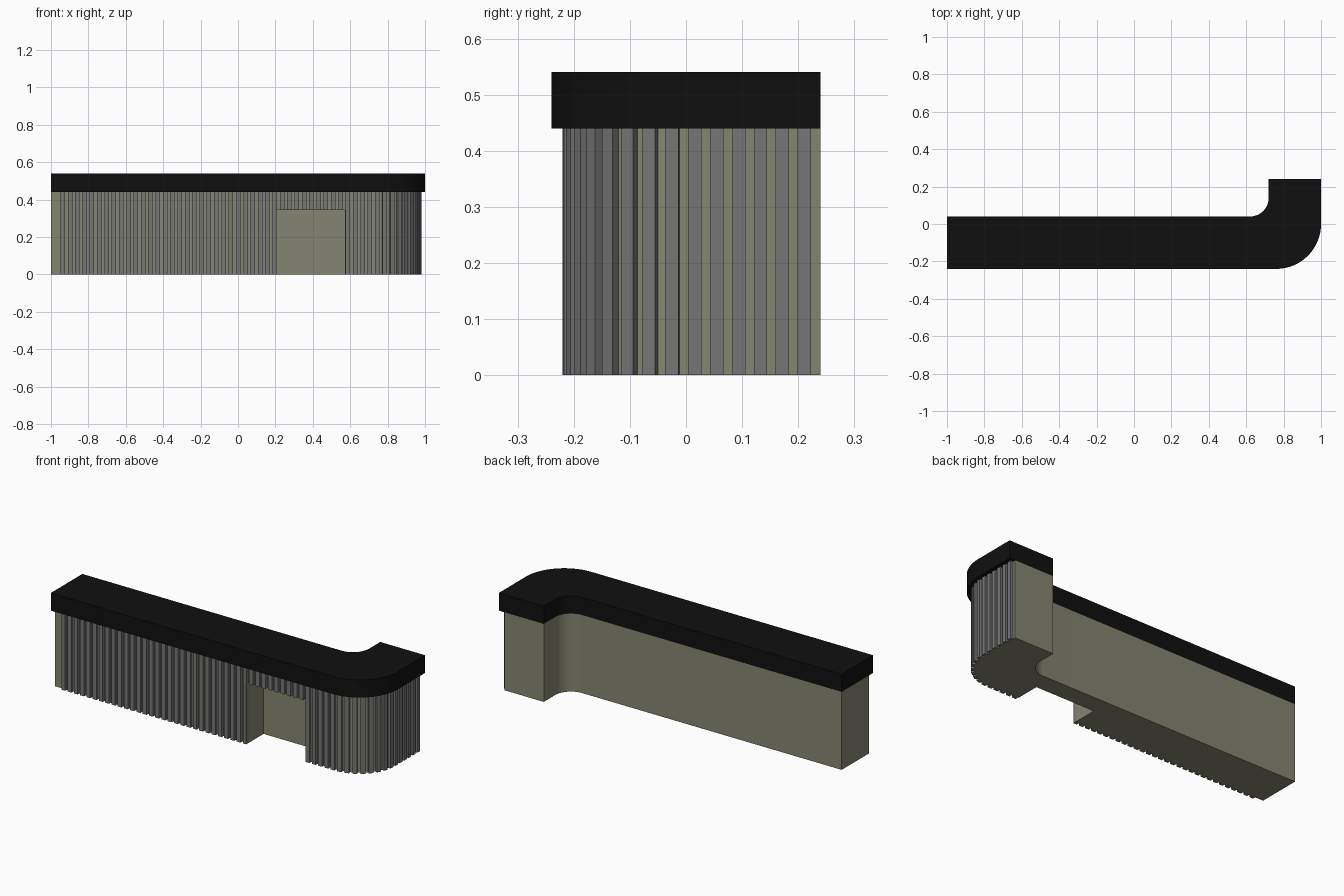
import bpy, bmesh
from math import sin, cos, pi

if "Cube" in bpy.data.objects:
    bpy.data.objects.remove(bpy.data.objects["Cube"])

CX, CY, R = 0.76, 0.0, 0.24      # outer bend of the L
TOP_Z, H = 0.44, 0.54


def material(name, rgb):
    m = bpy.data.materials.new(name)
    m.diffuse_color = (*rgb, 1)
    m.use_nodes = True
    m.node_tree.nodes["Principled BSDF"].inputs["Base Color"].default_value = m.diffuse_color
    return m


def make(name, bm, mat=None):
    bmesh.ops.recalc_face_normals(bm, faces=bm.faces)
    me = bpy.data.meshes.new(name)
    bm.to_mesh(me)
    bm.free()
    ob = bpy.data.objects.new(name, me)
    bpy.context.collection.objects.link(ob)
    if mat:
        me.materials.append(mat)
    return ob


def prism(bm, pts, z0, z1):
    low = [bm.verts.new((x, y, z0)) for x, y in pts]
    high = [bm.verts.new((x, y, z1)) for x, y in pts]
    bm.faces.new(low[::-1])
    bm.faces.new(high)
    n = len(pts)
    for i in range(n):
        j = (i + 1) % n
        bm.faces.new((low[i], low[j], high[j], high[i]))


def arc(cx, cy, r, a0, a1, n=24):
    return [(cx + r * cos(a0 + (a1 - a0) * i / n),
             cy + r * sin(a0 + (a1 - a0) * i / n)) for i in range(n + 1)]


def outline(d):
    # L plan with its customer side set back by d
    r = R - d
    return ([(-1, -r)] + arc(CX, CY, r, -pi / 2, 0) + [(CX + r, 0.24), (0.72, 0.24)]
            + arc(0.62, 0.14, 0.10, 0, -pi / 2, 16) + [(-1, 0.04)])


def smooth(ob):
    bpy.ops.object.select_all(action='DESELECT')
    ob.select_set(True)
    bpy.context.view_layer.objects.active = ob
    bpy.ops.object.shade_smooth_by_angle(angle=pi / 6)


black = material("black_top", (0.005, 0.005, 0.005))
khaki = material("khaki_panel", (0.235, 0.235, 0.165))
grey = material("grey_slat", (0.18, 0.18, 0.18))

# Counter top
bm = bmesh.new()
prism(bm, outline(0), TOP_Z, H)
smooth(make("counter_top", bm, black))

# Counter body
SET = 0.036
bm = bmesh.new()
prism(bm, outline(SET), 0, TOP_Z)
body = make("counter_body", bm, khaki)

# Slats following the front of the body from the short arm to the far end
r = R - SET
STEP, HALF, DEPTH = 0.0391, 0.012, 0.016
quarter = r * pi / 2


def along(s):
    # point and outward normal at distance s from the short arm's end
    if s < 0.24:
        return CX + r, 0.24 - s, 1, 0
    s -= 0.24
    if s < quarter:
        a = -s / r
        return CX + r * cos(a), CY + r * sin(a), cos(a), sin(a)
    return CX - (s - quarter), -r, 0, -1


bm = bmesh.new()
s = 0.029
while along(s)[0] > -0.95:
    x, y, nx, ny = along(s)
    pts = [(x + nx * o - ny * t, y + ny * o + nx * t)
           for o, t in ((-0.003, -HALF), (DEPTH, -HALF), (DEPTH, HALF), (-0.003, HALF))]
    prism(bm, pts, 0, TOP_Z)
    s += STEP
slats = make("front_slats", bm, grey)

# Recess cut into body and slats
bm = bmesh.new()
prism(bm, [(0.205, -0.4), (0.572, -0.4), (0.572, -0.065), (0.205, -0.065)], -0.1, 0.345)
cutter = make("recess_cutter", bm, khaki)
cutter.hide_render = True
for ob in (body, slats):
    mod = ob.modifiers.new("recess", 'BOOLEAN')
    mod.operation = 'DIFFERENCE'
    mod.solver = 'EXACT'
    mod.object = cutter
    bpy.context.view_layer.objects.active = ob
    bpy.ops.object.modifier_apply(modifier="recess")
bpy.data.objects.remove(cutter)
smooth(body)
